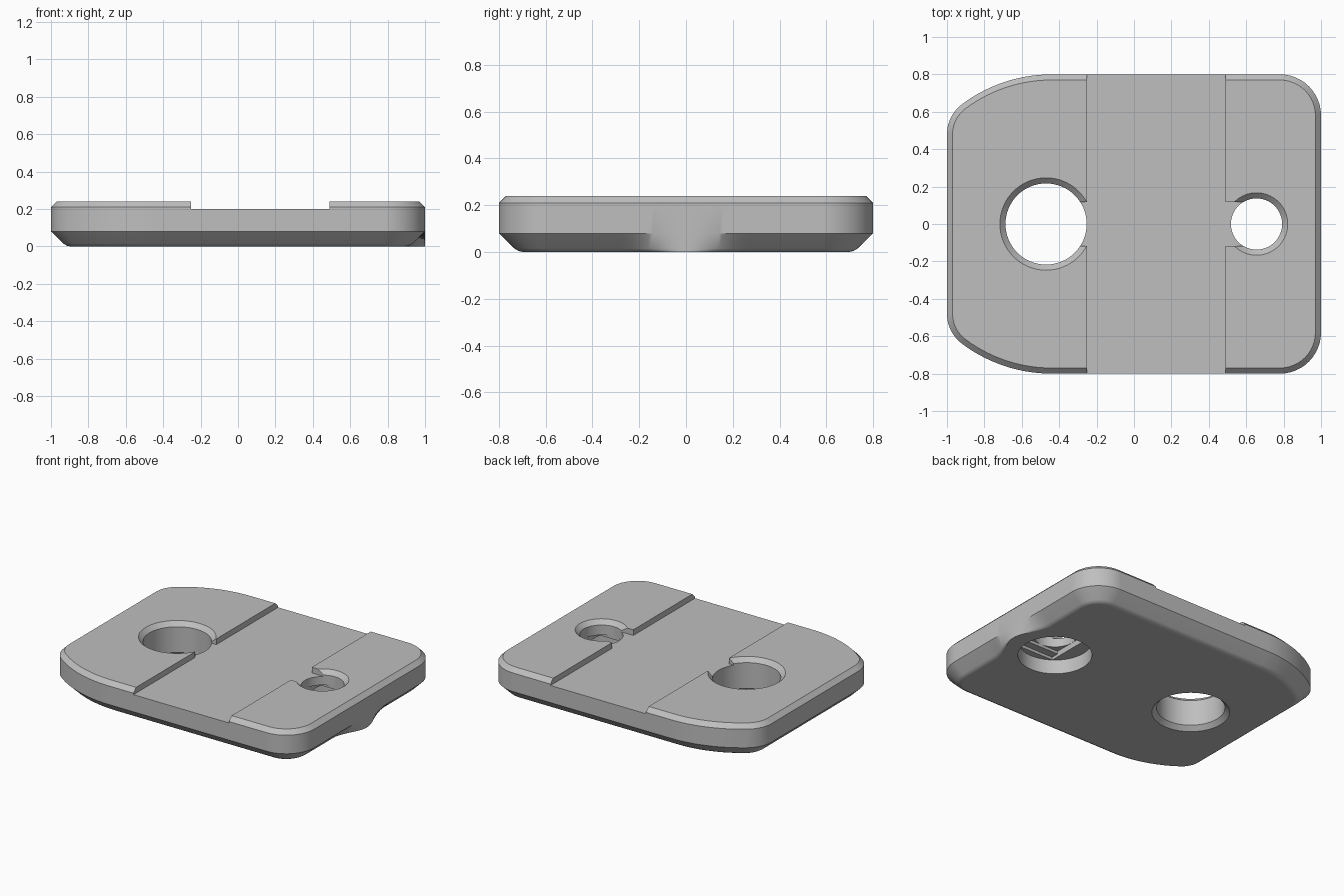
import bpy, bmesh
from math import pi, sin, cos, sqrt, atan2

cube = bpy.data.objects.get("Cube")
if cube:
    bpy.data.objects.remove(cube)

grey = bpy.data.materials.new("plain_grey")
grey.use_nodes = True
colour = (0.52, 0.52, 0.52, 1)
grey.diffuse_color = colour
grey.node_tree.nodes["Principled BSDF"].inputs["Base Color"].default_value = colour

HALF_Y = 0.8
BOSS_HALF = 0.28


def arc(cx, cy, r, a0, a1, n):
    return [(cx + r * cos(a0 + (a1 - a0) * i / n),
             cy + r * sin(a0 + (a1 - a0) * i / n)) for i in range(n + 1)]


def outline(inset, bulge):
    """Plate outline moved inward; bulge keeps the boss out at the right edge."""
    # Right edge, from its middle up to the corner
    half = []
    for i in range(15):
        y = BOSS_HALF * i / 14
        blend = 0.5 - 0.5 * cos(pi * i / 14) if bulge else 1
        half.append((1 - inset * blend, y))
    r = 0.22
    half += arc(1 - r, HALF_Y - r, r - inset, 0, pi / 2, 12)
    # Left corner: a wide arc running into a tight one
    big, small, bx = 0.8, 0.2, -0.44
    dx = bx - (small - 1)
    dy = sqrt((big - small) ** 2 - dx ** 2)
    join = atan2(dy, -dx)
    half += arc(bx, 0, big - inset, pi / 2, join, 14)
    half += arc(small - 1, dy, small - inset, join, pi, 10)[1:]
    return half + [(x, -y) for x, y in reversed(half[1:])]


def finish(name, bm):
    bmesh.ops.recalc_face_normals(bm, faces=bm.faces)
    mesh = bpy.data.meshes.new(name)
    bm.to_mesh(mesh)
    bm.free()
    mesh.materials.append(grey)
    ob = bpy.data.objects.new(name, mesh)
    bpy.context.collection.objects.link(ob)
    return ob


def loft(name, loops):
    """Skin a stack of equal loops and cap both ends."""
    bm = bmesh.new()
    rings = [[bm.verts.new(p) for p in loop] for loop in loops]
    n = len(rings[0])
    for a, b in zip(rings, rings[1:]):
        for i in range(n):
            j = (i + 1) % n
            bm.faces.new((a[i], a[j], b[j], b[i]))
    bm.faces.new(rings[0])
    bm.faces.new(rings[-1])
    return finish(name, bm)


def bore(name, cx, profile):
    """Round cutter from (radius, height) pairs."""
    return loft(name, [[(x, y, z) for x, y in arc(cx, 0, r, 0, 2 * pi, 64)[:-1]]
                       for r, z in profile])


def block(name, x0, x1, half_y, z0, z1):
    rect = [(x0, -half_y), (x1, -half_y), (x1, half_y), (x0, half_y)]
    return loft(name, [[(x, y, z) for x, y in rect] for z in (z0, z1)])


# Plate body with lower bevel and top chamfer
sections = [(0.105, 0), (0.085, 0.004), (0.067, 0.015), (0, 0.08), (0, 0.21), (0.03, 0.24)]
plate = loft("mounting_plate", [[(x, y, z) for x, y in outline(d, z < 0.08)]
                                for d, z in sections])

# Wide channel and the narrow one joining both holes
BIG_X, SMALL_X, R_BIG, R_SMALL = -0.47, 0.655, 0.217, 0.137
cutters = [
    block("channel_cutter", -0.25, 0.49, 1, 0.2, 0.4),
    block("link_cutter", BIG_X, SMALL_X, 0.117, 0.2, 0.4),
    # Large hole, chamfered at both ends
    bore("large_hole_cutter", BIG_X, [(R_BIG + 0.06, -0.03), (R_BIG, 0.03),
                                      (R_BIG, 0.21), (R_BIG + 0.06, 0.27)]),
    # Small hole with counterbore and stepped seat
    bore("small_hole_cutter", SMALL_X, [(R_SMALL, 0.05), (R_SMALL, 0.21),
                                        (R_SMALL + 0.06, 0.27)]),
    bore("counterbore_cutter", SMALL_X, [(0.235, -0.1), (0.235, 0.1)]),
    block("square_seat_cutter", SMALL_X - R_SMALL, SMALL_X + R_SMALL, R_SMALL, 0.06, 0.14),
    block("long_seat_cutter", SMALL_X - R_SMALL, SMALL_X + R_SMALL, 0.19, 0.06, 0.12),
]

bpy.ops.object.select_all(action="DESELECT")
bpy.context.view_layer.objects.active = plate
plate.select_set(True)
for cutter in cutters:
    mod = plate.modifiers.new("cut", "BOOLEAN")
    mod.operation = "DIFFERENCE"
    mod.solver = "EXACT"
    mod.object = cutter
    bpy.ops.object.modifier_apply(modifier=mod.name)
    bpy.data.objects.remove(cutter)

# Soft shading on the rounded walls, crisp at the edges
bpy.ops.object.shade_smooth_by_angle(angle=pi / 6)
weighted = plate.modifiers.new("weighted_normals", "WEIGHTED_NORMAL")
weighted.keep_sharp = True
